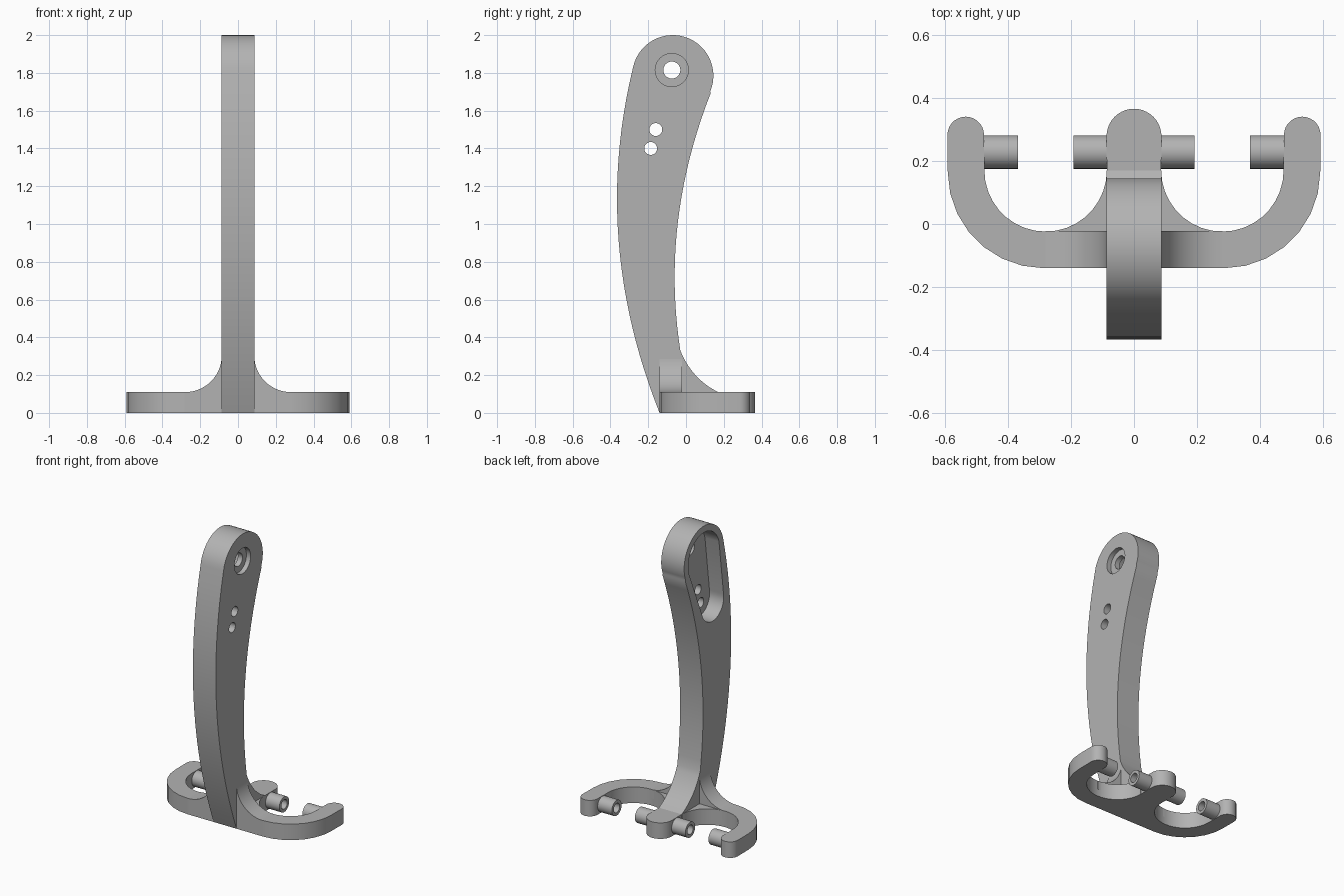
import bpy, bmesh
from math import sin, cos, radians, tau
from mathutils import Vector

cube = bpy.data.objects.get("Cube")
if cube:
    bpy.data.objects.remove(cube, do_unlink=True)

grey = bpy.data.materials.new("matte_grey")
grey.use_nodes = True
grey.diffuse_color = (0.45, 0.45, 0.45, 1)
grey.node_tree.nodes["Principled BSDF"].inputs["Base Color"].default_value = (0.45, 0.45, 0.45, 1)


def finish(name, bm):
    bmesh.ops.remove_doubles(bm, verts=bm.verts, dist=0.0005)
    bmesh.ops.recalc_face_normals(bm, faces=bm.faces)
    mesh = bpy.data.meshes.new(name)
    bm.to_mesh(mesh)
    bm.free()
    mesh.materials.append(grey)
    obj = bpy.data.objects.new(name, mesh)
    bpy.context.collection.objects.link(obj)
    return obj


def extrude(name, points, axis, low, high):
    """Extrude a 2D outline along x (points are y,z), y (x,z) or z (x,y)."""
    place = {"x": lambda a, b: (low, a, b),
             "y": lambda a, b: (a, low, b),
             "z": lambda a, b: (a, b, low)}[axis]
    bm = bmesh.new()
    face = bm.faces.new([bm.verts.new(place(a, b)) for a, b in points])
    ext = bmesh.ops.extrude_face_region(bm, geom=[face])
    move = Vector([high - low if c == axis else 0 for c in "xyz"])
    bmesh.ops.translate(bm, vec=move, verts=[v for v in ext["geom"] if isinstance(v, bmesh.types.BMVert)])
    return finish(name, bm)


def arc(cx, cy, r, start, end, n):
    angles = [radians(start + (end - start) * i / n) for i in range(n + 1)]
    return [(cx + r * cos(a), cy + r * sin(a)) for a in angles]


def circle(cx, cy, r, n=32):
    return arc(cx, cy, r, 0, 360, n)[:-1]


def bezier(p, q, s, n):
    ts = [i / n for i in range(n + 1)]
    return [tuple((1 - t) ** 2 * a + 2 * t * (1 - t) * b + t * t * c
                  for a, b, c in zip(p, q, s)) for t in ts]


def bowed(z0, z1, y0, slope, bend, n):
    """Parabolic edge of the handle."""
    zs = [z0 + (z1 - z0) * i / n for i in range(n + 1)]
    return [(y0 + slope * (z - min(z0, z1)) + bend * (z - min(z0, z1)) ** 2, z) for z in zs]


def smooth(obj):
    bpy.ops.object.select_all(action="DESELECT")
    obj.select_set(True)
    bpy.context.view_layer.objects.active = obj
    bpy.ops.object.shade_smooth_by_angle(angle=radians(30))


def cut(obj, cutter):
    cutter.hide_render = True
    mod = obj.modifiers.new("cut", "BOOLEAN")
    mod.operation, mod.solver, mod.object = "DIFFERENCE", "EXACT", cutter
    bpy.context.view_layer.objects.active = obj
    bpy.ops.object.modifier_apply(modifier=mod.name)
    bpy.data.objects.remove(cutter, do_unlink=True)


HALF = 0.087     # half thickness of the handle
SLAB = 0.11      # thickness of the base

# Curved handle with rounded head and a fillet down to the base
outline = bowed(0, 1.82, -0.14, -0.3975, 0.1754, 24)
outline += arc(-0.07, 1.785, 0.215, 168, -23, 28)
outline += bowed(1.69, 0.33, -0.03, -0.156, 0.201, 20)
outline += bezier((-0.03, 0.33), (0.03, 0.18), (0.17, SLAB), 10)[1:]
outline += [(0.17, 0)]
handle = extrude("handle", outline, "x", -HALF, HALF)

# Long pocket on one side, stepped pivot hole and two small holes
pocket = arc(-0.07, 1.785, 0.17, 165, -20, 24) + arc(-0.165, 1.43, 0.12, -15, -190, 18)
cut(handle, extrude("pocket_cutter", pocket, "x", -0.2, 0.02))
cut(handle, extrude("counterbore_cutter", circle(-0.075, 1.815, 0.088), "x", 0.055, 0.2))
for y, z, r in ((-0.075, 1.815, 0.045), (-0.16, 1.5, 0.034), (-0.187, 1.4, 0.034)):
    cut(handle, extrude("hole_cutter", circle(y, z, r), "x", -0.2, 0.2))
smooth(handle)

# Three-pronged base, one half mirrored
half = [(0.28, -0.14)]
half += arc(0.285, 0.165, 0.305, -90, 0, 7)
half += arc(0.533, 0.282, 0.058, 0, 180, 14)
half += arc(0.28, 0.17, 0.194, 0, -180, 18)
half += arc(0, 0.278, HALF, 0, 90, 10)
base = extrude("base", half + [(-x, y) for x, y in reversed(half[:-1])], "z", 0, SLAB)
smooth(base)

# Hollow pegs on the prongs
def peg(name, x0, x1, outer=0.053, inner=0.032, n=28):
    bm = bmesh.new()
    rings = []
    for x, r in ((x0, outer), (x1, outer), (x1, inner), (x0, inner)):
        rings.append([bm.verts.new((x, 0.228 + r * cos(tau * i / n), 0.055 + r * sin(tau * i / n)))
                      for i in range(n)])
    for k in range(4):
        a, b = rings[k], rings[(k + 1) % 4]
        for i in range(n):
            j = (i + 1) % n
            bm.faces.new((a[i], a[j], b[j], b[i]))
    smooth(finish(name, bm))


for side, s in (("left", 1), ("right", -1)):
    peg(side + "_inner_peg", s * 0.083, s * 0.192)
    peg(side + "_outer_peg", s * 0.477, s * 0.367)

    # Concave gusset between the handle and each arm
    web = [(s * 0.05, 0.05), (s * 0.28, 0.05)]
    web += [(s * x, z) for x, z in arc(0.28, 0.304, 0.194, -90, -180, 14)]
    web += [(s * 0.05, 0.304)]
    smooth(extrude(side + "_gusset", web, "y", -0.14, -0.022))
